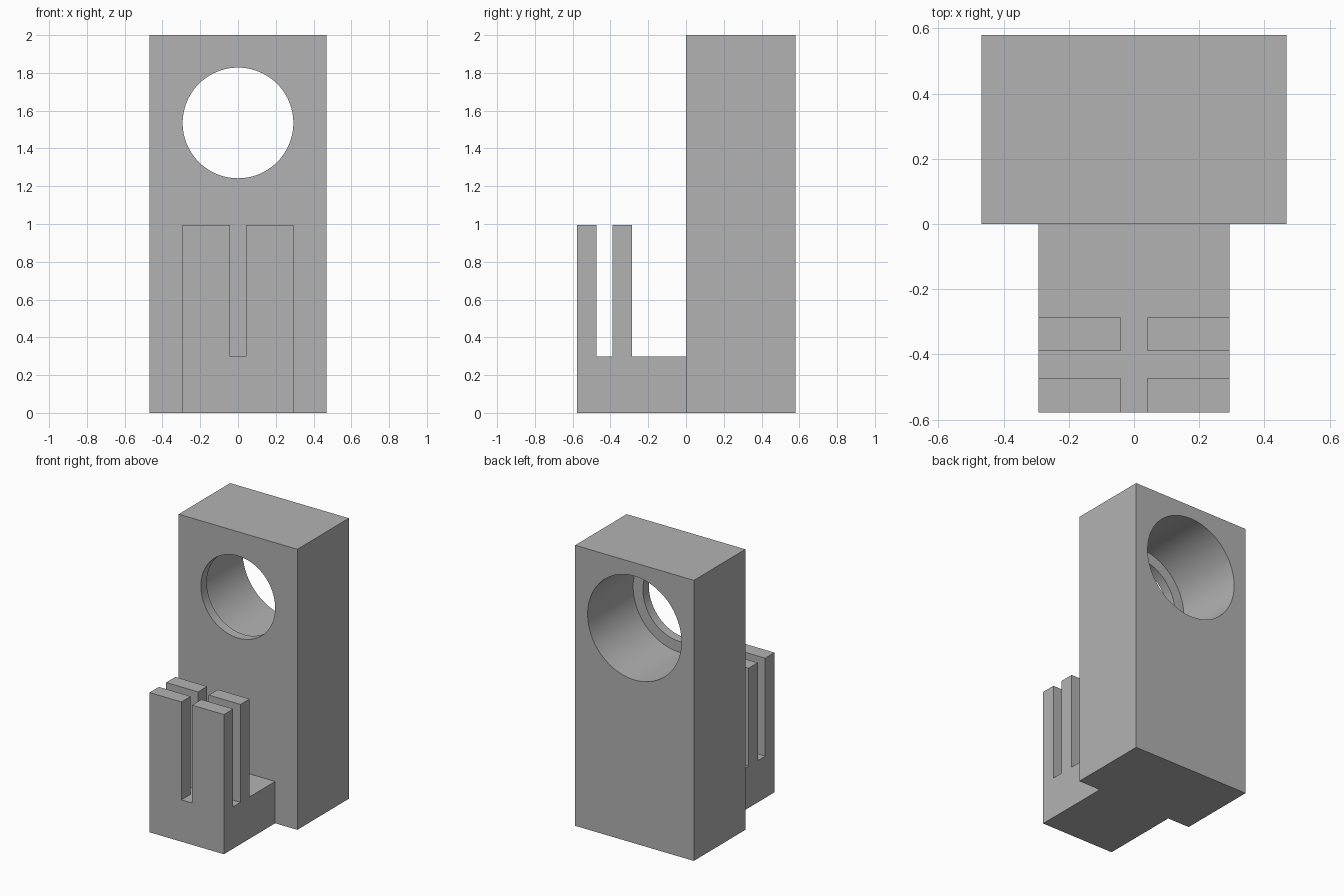
import bpy, bmesh, math
from mathutils import Matrix, Vector

cube = bpy.data.objects.get("Cube")
if cube:
    bpy.data.objects.remove(cube, do_unlink=True)

grey = bpy.data.materials.new("plain_grey")
grey.use_nodes = True
grey.diffuse_color = (0.448, 0.448, 0.448, 1)
grey.node_tree.nodes["Principled BSDF"].inputs["Base Color"].default_value = grey.diffuse_color


def make_object(name, bm):
    mesh = bpy.data.meshes.new(name)
    bm.to_mesh(mesh)
    bm.free()
    mesh.materials.append(grey)
    obj = bpy.data.objects.new(name, mesh)
    bpy.context.collection.objects.link(obj)
    return obj


def box(low, high):
    low, high = Vector(low), Vector(high)
    bm = bmesh.new()
    bmesh.ops.create_cube(bm, size=1, matrix=Matrix.Translation((low + high) / 2)
                          @ Matrix.Diagonal((*(high - low), 1)))
    return bm


def bore(target, radius, y0, y1, z):
    # Drill a round hole along y, then discard the cutter
    bm = bmesh.new()
    bmesh.ops.create_cone(bm, cap_ends=True, segments=96, radius1=radius, radius2=radius,
                          depth=y1 - y0, matrix=Matrix.Translation((0, (y0 + y1) / 2, z))
                          @ Matrix.Rotation(math.pi / 2, 4, "X"))
    cutter = make_object("bore_cutter", bm)
    cutter.hide_render = True
    bpy.context.view_layer.objects.active = target
    mod = target.modifiers.new("bore", "BOOLEAN")
    mod.operation, mod.solver, mod.object = "DIFFERENCE", "EXACT", cutter
    bpy.ops.object.modifier_apply(modifier=mod.name)
    bpy.data.objects.remove(cutter, do_unlink=True)


# Upright block with a stepped bore: wide from the back, narrow lip at the front
HOLE_Z, LIP = 1.535, 0.067
upright = make_object("upright_block", box((-0.468, 0, 0), (0.468, 0.58, 2)))
bore(upright, 0.293, -0.2, 0.3, HOLE_Z)
bore(upright, 0.37, LIP, 0.8, HOLE_Z)
bpy.ops.object.select_all(action="DESELECT")
upright.select_set(True)
bpy.context.view_layer.objects.active = upright
bpy.ops.object.shade_smooth_by_angle(angle=math.radians(30))

# Front foot: cut its top into a grid, then raise four square-edged prongs
FLOOR, PRONG_TOP, SLOT = 0.298, 0.996, 0.042
bm = box((-0.293, -0.578, 0), (0.293, 0, FLOOR))
cuts = [((x, 0, 0), (1, 0, 0)) for x in (-SLOT, SLOT)]
cuts += [((0, y, 0), (0, 1, 0)) for y in (-0.473, -0.39, -0.287)]
for point, normal in cuts:
    bmesh.ops.bisect_plane(bm, geom=bm.verts[:] + bm.edges[:] + bm.faces[:],
                           plane_co=point, plane_no=normal)


def is_prong(face):
    c = face.calc_center_median()
    in_row = c.y < -0.473 or -0.39 < c.y < -0.287
    return face.normal.z > 0.9 and abs(c.x) > SLOT and in_row


bm.normal_update()
tops = [f for f in bm.faces if is_prong(f)]
for face in bmesh.ops.extrude_discrete_faces(bm, faces=tops)["faces"]:
    for v in face.verts:
        v.co.z = PRONG_TOP
bmesh.ops.dissolve_limit(bm, angle_limit=0.01, verts=bm.verts[:], edges=bm.edges[:])
bmesh.ops.recalc_face_normals(bm, faces=bm.faces[:])
make_object("pronged_foot", bm)
